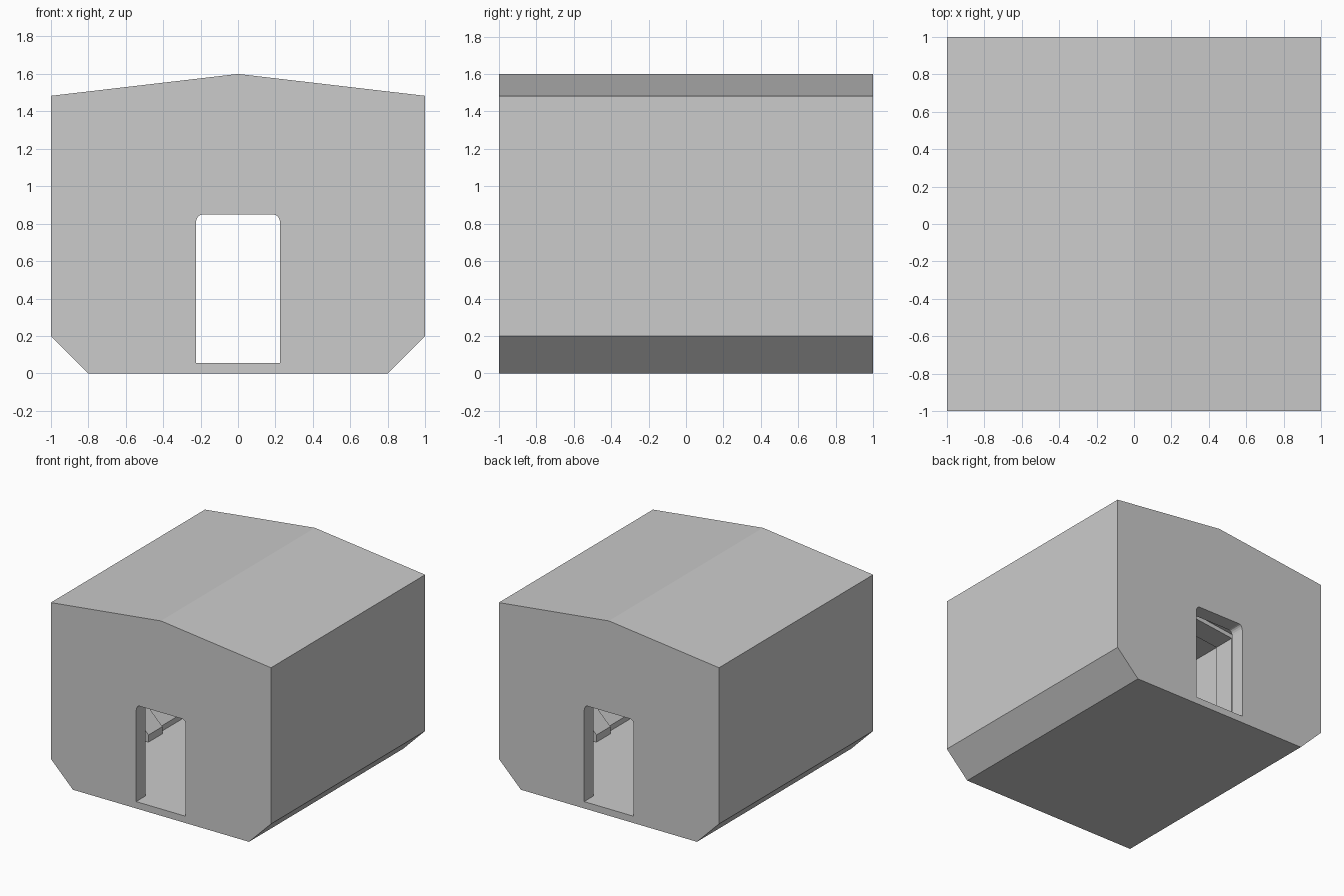
import bpy, bmesh, math

if "Cube" in bpy.data.objects:
    bpy.data.objects.remove(bpy.data.objects["Cube"])


def mirrored(half):
    """Close a right-hand half profile (bottom to top) with its mirror image."""
    return half + [(-x, z) for x, z in reversed(half) if x > 1e-6]


def prism(name, profile, y0, y1):
    """Extrude an x/z profile along y."""
    bm = bmesh.new()
    face = bm.faces.new([bm.verts.new((x, y0, z)) for x, z in profile])
    out = bmesh.ops.extrude_face_region(bm, geom=[face])
    verts = [v for v in out["geom"] if isinstance(v, bmesh.types.BMVert)]
    bmesh.ops.translate(bm, verts=verts, vec=(0, y1 - y0, 0))
    bmesh.ops.recalc_face_normals(bm, faces=bm.faces)
    mesh = bpy.data.meshes.new(name)
    bm.to_mesh(mesh)
    bm.free()
    ob = bpy.data.objects.new(name, mesh)
    bpy.context.collection.objects.link(ob)
    return ob


def cut(target, cutter):
    """Subtract the cutter from the target and delete it."""
    mod = target.modifiers.new("cut", "BOOLEAN")
    mod.operation = "DIFFERENCE"
    mod.solver = "EXACT"
    mod.object = cutter
    bpy.context.view_layer.objects.active = target
    bpy.ops.object.modifier_apply(modifier=mod.name)
    bpy.data.objects.remove(cutter)


FLOOR = 0.056

# Outer shell with chamfered base and shallow gable
outer = mirrored([(0.8, 0), (1, 0.2), (1, 1.483), (0, 1.6)])
shell = prism("corridor_shell", outer, -1, 1)

# Hollow room inside
room = [(0.78, FLOOR), (0.78, 0.10), (0.92, 0.24), (0.92, 1.41), (0, 1.517)]
cut(shell, prism("room_cutter", mirrored(room), -0.88, 0.88))

# Doorways through both ends, with rounded upper corners
arc = [(0.195 + 0.03 * math.cos(t * math.pi / 8),
        0.803 + 0.045 * math.sin(t * math.pi / 8)) for t in range(5)]
door = mirrored([(0.225, FLOOR)] + arc)
cut(shell, prism("door_cutter", door, -1.1, 1.1))

# Raised rib around walls and ceiling at mid length
inner = [(0.75, FLOOR), (0.75, 0.115), (0.885, 0.25), (0.885, 1.38), (0, 1.48)]
outline = mirrored(room)
inside = mirrored(inner)
prism("middle_rib", outline + list(reversed(inside)), -0.09, 0.09)
